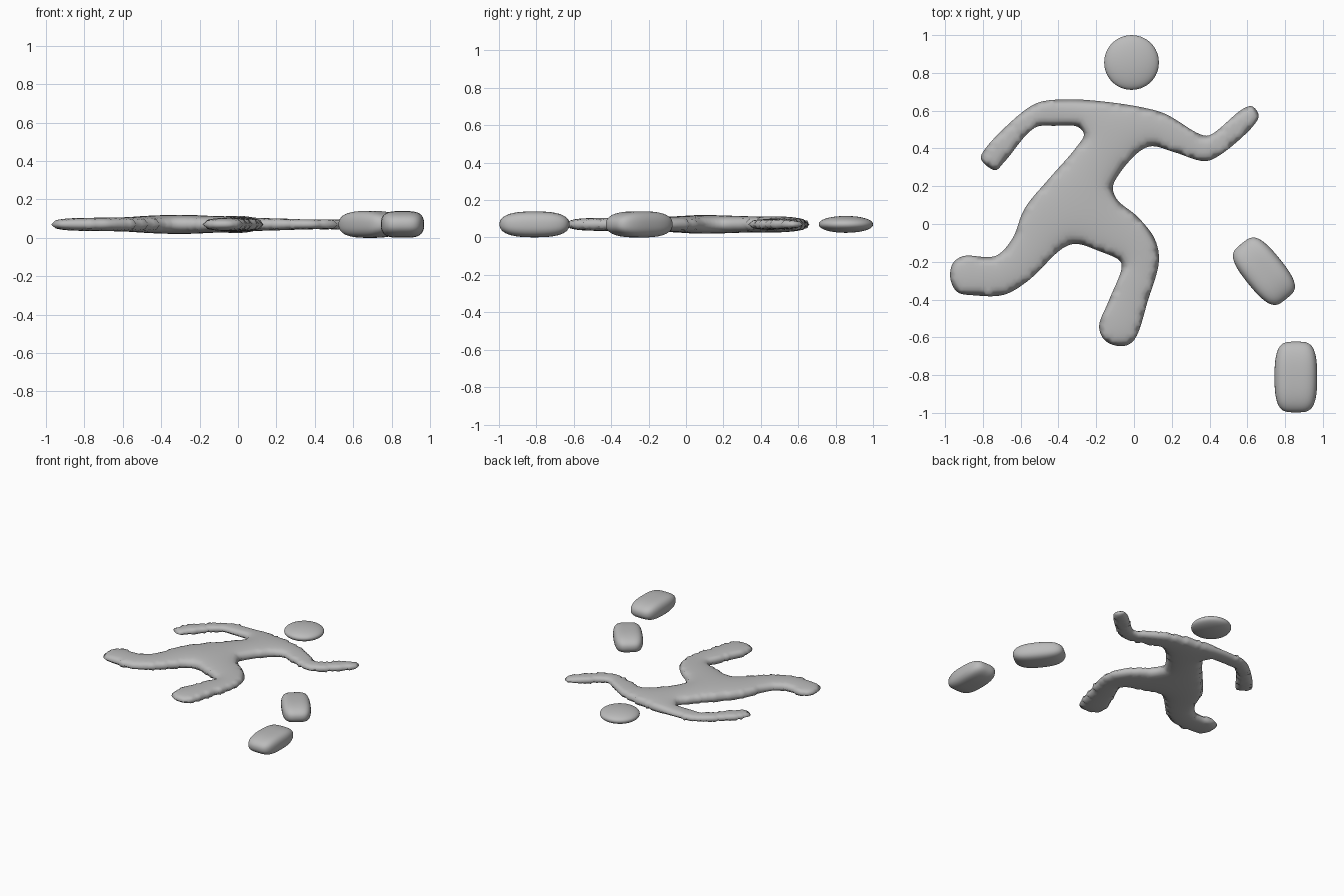
import bpy, bmesh, math
from mathutils import Vector
from mathutils.geometry import delaunay_2d_cdt

if "Cube" in bpy.data.objects:
    bpy.data.objects.remove(bpy.data.objects["Cube"])

MID = 0.07      # height of the flat symmetry plane
STEP = 0.024    # grid spacing inside the body outline

grey = bpy.data.materials.new("plain grey")
grey.diffuse_color = (0.5, 0.5, 0.5, 1)
grey.use_nodes = True
grey.node_tree.nodes["Principled BSDF"].inputs["Base Color"].default_value = grey.diffuse_color


def finish(bm, name, loc, rot=0.0):
    for f in bm.faces:
        f.smooth = True
    me = bpy.data.meshes.new(name)
    bm.to_mesh(me)
    bm.free()
    me.materials.append(grey)
    ob = bpy.data.objects.new(name, me)
    ob.location = loc
    ob.rotation_euler.z = rot
    bpy.context.collection.objects.link(ob)
    return ob


def pebble(name, loc, half, power, rot=0.0):
    """Rounded block: a cube pushed out onto a superellipsoid."""
    bm = bmesh.new()
    bmesh.ops.create_cube(bm, size=2)
    bmesh.ops.subdivide_edges(bm, edges=bm.edges[:], cuts=11, use_grid_fill=True)
    for v in bm.verts:
        lo, hi = 0.0, 2.0
        for _ in range(30):
            r = (lo + hi) / 2
            if sum(abs(r * c) ** p for c, p in zip(v.co, power)) > 1:
                hi = r
            else:
                lo = r
        v.co = [lo * c * s for c, s in zip(v.co, half)]
    return finish(bm, name, loc, rot)


# running body outline, anticlockwise from the left hand
outline = [
    (-.81, .345), (-.735, .285), (-.685, .33), (-.525, .51), (-.42, .52),
    (-.30, .515), (-.265, .475), (-.31, .40), (-.445, .245), (-.58, .08),
    (-.645, -.08), (-.735, -.17), (-.905, -.17), (-.96, -.21), (-.972, -.29),
    (-.935, -.36), (-.84, -.378), (-.69, -.375), (-.56, -.30), (-.38, -.13),
    (-.31, -.105), (-.18, -.145), (-.075, -.195), (-.065, -.23), (-.135, -.41),
    (-.185, -.545), (-.15, -.62), (-.06, -.647), (0, -.615), (.075, -.40),
    (.132, -.195), (.11, -.08), (.02, .037), (-.09, .13), (-.112, .195),
    (-.075, .27), (.03, .385), (.095, .412), (.215, .38), (.375, .333),
    (.455, .365), (.64, .53), (.66, .577), (.625, .623), (.577, .61),
    (.40, .47), (.35, .475), (.165, .583), (.03, .62), (-.18, .65),
    (-.34, .66), (-.50, .645), (-.59, .593), (-.79, .395),
]


def smooth_loop(pts, n):
    """Closed centripetal Catmull-Rom curve."""
    P = [Vector(p) for p in pts]
    out = []
    for i in range(len(P)):
        a, b, c, d = (P[(i + k - 1) % len(P)] for k in range(4))
        t1 = (b - a).length ** .5
        t2 = t1 + (c - b).length ** .5
        t3 = t2 + (d - c).length ** .5
        for j in range(n):
            t = t1 + (t2 - t1) * j / n
            a1 = a.lerp(b, t / t1)
            a2 = b.lerp(c, (t - t1) / (t2 - t1))
            a3 = c.lerp(d, (t - t2) / (t3 - t2))
            b1 = a1.lerp(a2, t / t2)
            b2 = a2.lerp(a3, (t - t1) / (t3 - t1))
            out.append(b1.lerp(b2, (t - t1) / (t2 - t1)))
    return out


def inside(p, loop):
    hit = False
    for a, b in zip(loop, loop[1:] + loop[:1]):
        if (a.y > p.y) != (b.y > p.y):
            if p.x < a.x + (p.y - a.y) * (b.x - a.x) / (b.y - a.y):
                hit = not hit
    return hit


# fill the outline with an even triangle lattice
loop = smooth_loop(outline, 6)
pts = loop[:]
for j in range(66):
    for i in range(72):
        p = Vector((-1 + (i + .5 * (j % 2)) * STEP, -.66 + j * STEP * .866))
        if inside(p, loop) and min((p - q).length_squared for q in loop) > (.6 * STEP) ** 2:
            pts.append(p)
co, _, tris, *_ = delaunay_2d_cdt(pts, [], [list(range(len(loop)))], 1, 1e-6)

bm = bmesh.new()
vs = [bm.verts.new((p.x, p.y, 0)) for p in co]
for t in tris:
    bm.faces.new([vs[k] for k in t])
bmesh.ops.delete(bm, geom=[v for v in bm.verts if not v.link_faces], context='VERTS')
bm.verts.index_update()
bm.verts.ensure_lookup_table()

# inflate like a cushion: wider places rise higher
near = [[] if v.is_boundary else [e.other_vert(v).index for e in v.link_edges]
        for v in bm.verts]
rise = [0.0] * len(near)
for _ in range(300):
    for i, ns in enumerate(near):
        if ns:
            rise[i] = sum(rise[k] for k in ns) / len(ns) + STEP ** 2 / 4
for v in bm.verts:
    v.co.z = .14 * (2 * rise[v.index]) ** .3

body = finish(bm, "running_body", (0, 0, MID))
mirror = body.modifiers.new("underside", 'MIRROR')
mirror.use_axis = (False, False, True)
mirror.merge_threshold = 1e-5

# head disc and the two loose blocks
pebble("head", (-.013, .855, MID), (.145, .145, .045), (2, 2, 2.2))
pebble("upper_block", (.688, -.25, MID), (.106, .188, .07), (4, 2.6, 2.4), math.radians(39))
pebble("lower_block", (.857, -.81, MID), (.113, .187, .069), (4, 2.7, 2.4))
